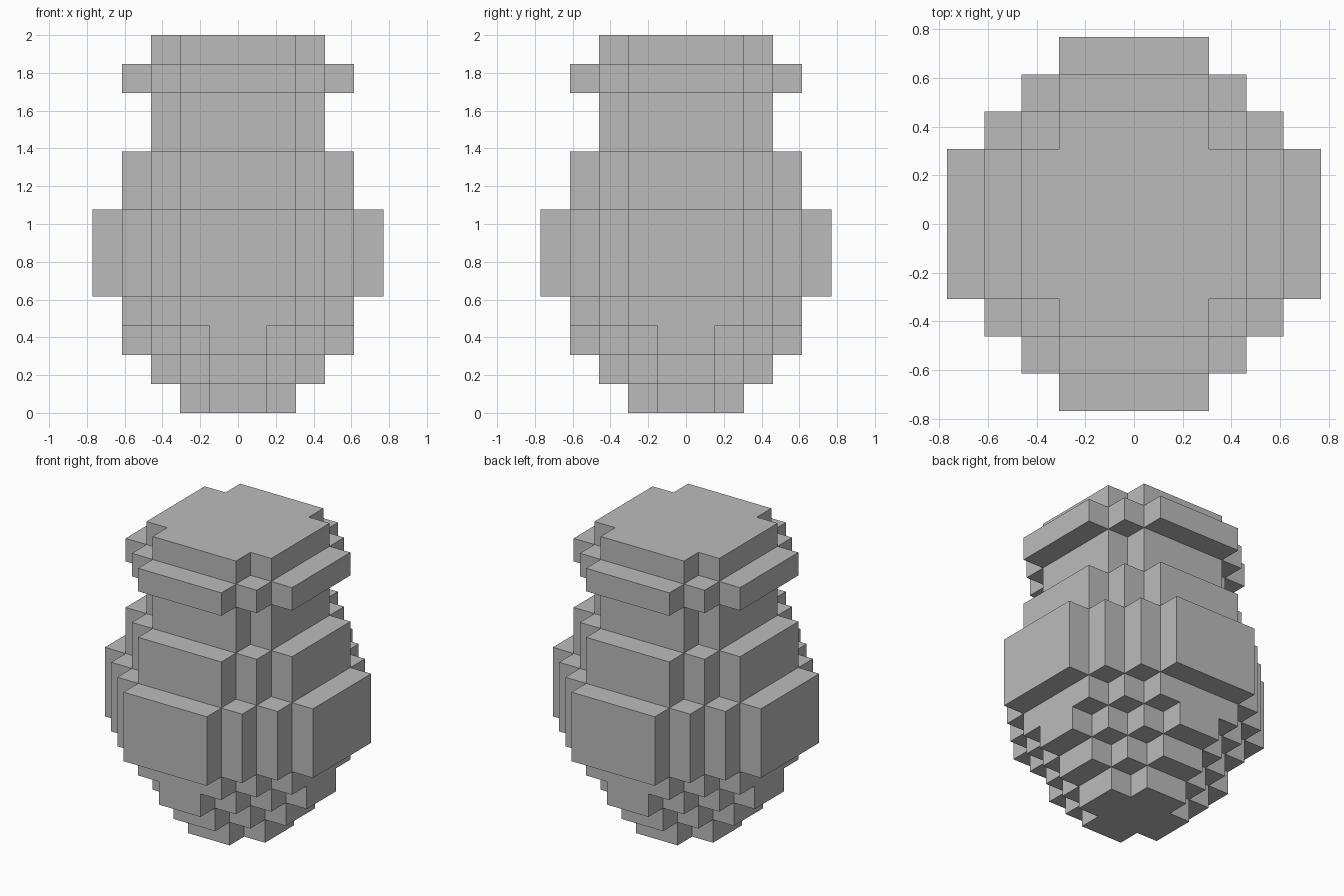
import bpy
import bmesh
from mathutils import Vector

cube = bpy.data.objects.get("Cube")
if cube:
    bpy.data.objects.remove(cube)

UNIT = 2 / 13  # size of one block

grey = bpy.data.materials.new("plain_grey")
grey.use_nodes = True
GREY = (0.5, 0.5, 0.5, 1)
grey.diffuse_color = GREY
grey.node_tree.nodes["Principled BSDF"].inputs["Base Color"].default_value = GREY

# Stacked parts from the ground up: name, half width, corner limit, height
TIERS = [
    ("foot", 2, 1, 1),
    ("lower_taper", 3, 2, 1),
    ("upper_taper", 4, 3, 1),
    ("lower_body", 4, 4, 1),
    ("belly", 5, 5, 3),
    ("shoulder", 4, 4, 2),
    ("neck", 3, 3, 2),
    ("rim", 4, 4, 1),
    ("top", 3, 3, 1),
]
LAYERS = [(half, limit) for _, half, limit, height in TIERS for _ in range(height)]


def filled(x, y, z):
    """True where a block exists; corners are stepped diagonally."""
    if not 0 <= z < len(LAYERS):
        return False
    half, limit = LAYERS[z]
    a = x if x >= 0 else -x - 1
    b = y if y >= 0 else -y - 1
    return max(a, b) < half and a + b <= limit


def add_side(bm, cell, axis, sign):
    """Add the block side that faces along the signed axis."""
    normal, u, v = Vector(), Vector(), Vector()
    normal[axis] = sign
    u[(axis + 1) % 3] = 0.5
    v[(axis + 2) % 3] = 0.5 * sign
    centre = Vector(cell) + Vector((0.5, 0.5, 0.5)) + normal / 2
    corners = (centre - u - v, centre + u - v, centre + u + v, centre - u + v)
    bm.faces.new([bm.verts.new(c * UNIT) for c in corners])


def build_tier(name, half, bottom, height):
    """Make the outer skin of one tier, leaving out hidden sides."""
    bm = bmesh.new()
    for z in range(bottom, bottom + height):
        for x in range(-half, half):
            for y in range(-half, half):
                if not filled(x, y, z):
                    continue
                for axis in range(3):
                    for sign in (-1, 1):
                        beside = [x, y, z]
                        beside[axis] += sign
                        if not filled(*beside):
                            add_side(bm, (x, y, z), axis, sign)
    bmesh.ops.remove_doubles(bm, verts=bm.verts, dist=0.001)
    # Merge flat neighbouring squares into large faces
    bmesh.ops.dissolve_limit(bm, angle_limit=0.02, verts=bm.verts, edges=bm.edges)
    mesh = bpy.data.meshes.new(name)
    bm.to_mesh(mesh)
    bm.free()
    mesh.materials.append(grey)
    bpy.context.collection.objects.link(bpy.data.objects.new(name, mesh))


level = 0
for name, half, limit, height in TIERS:
    build_tier(name, half, level, height)
    level += height
